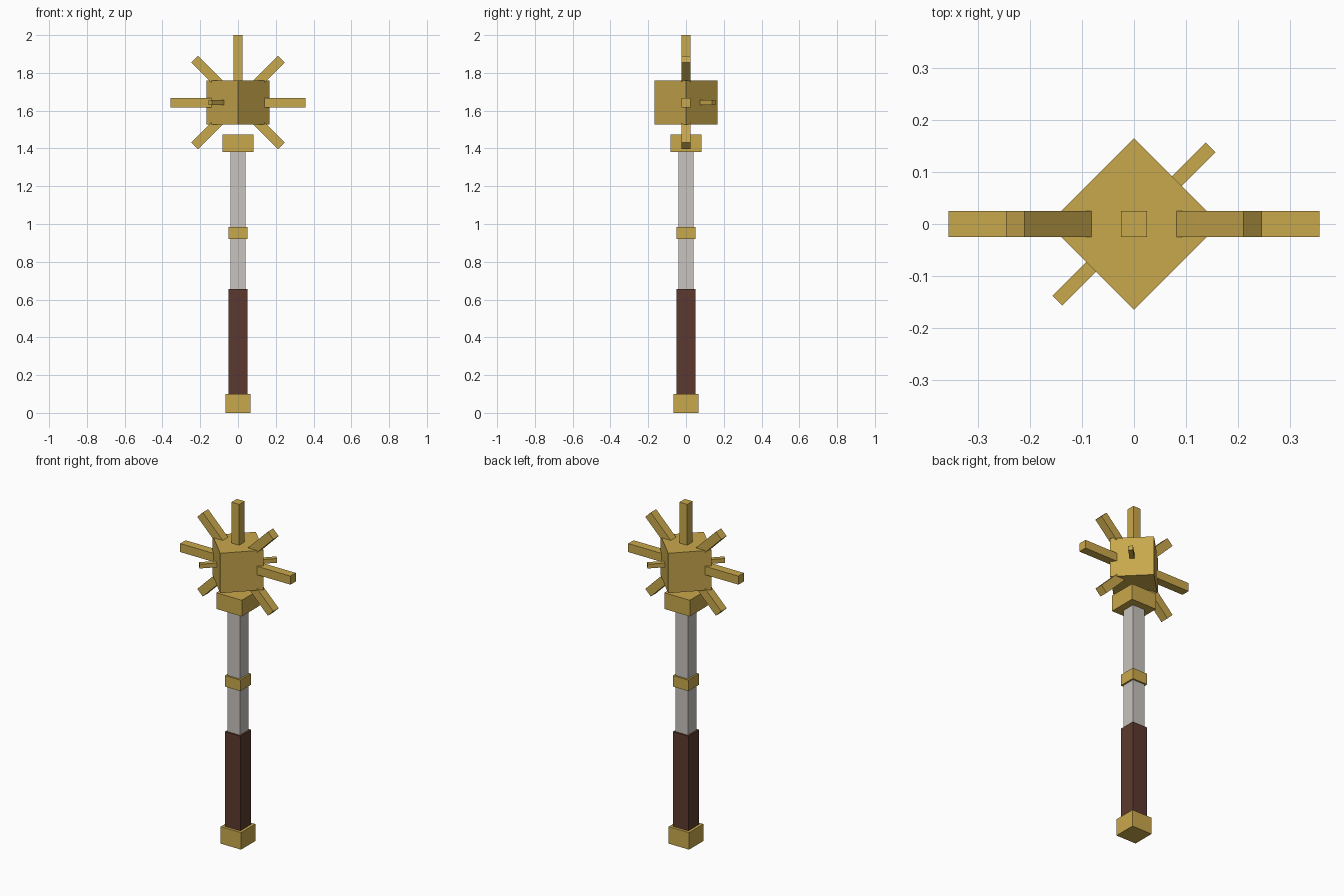
import bpy
import math
from mathutils import Matrix

cube = bpy.data.objects.get("Cube")
if cube:
    bpy.data.objects.remove(cube, do_unlink=True)


def make_material(name, rgb):
    """Flat material from 0-255 sRGB values."""
    linear = [((c / 255 + 0.055) / 1.055) ** 2.4 for c in rgb] + [1.0]
    mat = bpy.data.materials.new(name)
    mat.use_nodes = True
    mat.diffuse_color = linear
    mat.node_tree.nodes["Principled BSDF"].inputs["Base Color"].default_value = linear
    return mat


gold = make_material("gold", (201, 168, 76))
silver = make_material("silver", (200, 196, 190))
leather = make_material("brown leather", (92, 58, 46))


def box(name, size, centre, mat, rotation=Matrix()):
    """Box of a given size, turned about its own centre."""
    bpy.ops.mesh.primitive_cube_add(size=1, location=(0, 0, 0))
    obj = bpy.context.object
    obj.name = obj.data.name = name
    obj.data.transform(rotation @ Matrix.Diagonal((*size, 1)))
    obj.location = centre
    obj.data.materials.append(mat)
    return obj


def column(name, half, bottom, top, mat, rotation=Matrix()):
    """Square upright section between two heights."""
    return box(name, (2 * half, 2 * half, top - bottom),
               (0, 0, (bottom + top) / 2), mat, rotation)


# Handle, from the bottom up
column("pommel", 0.066, 0, 0.1, gold)
column("grip", 0.05, 0.1, 0.655, leather)
column("shaft", 0.04, 0.655, 1.38, silver)
column("shaft_ring", 0.05, 0.92, 0.985, gold)
column("collar", 0.083, 1.38, 1.475, gold)

# Head block, turned edge-on to the front and floating above the collar
HEAD_Z = 1.643
quarter_turn = Matrix.Rotation(math.radians(45), 4, "Z")
column("head_block", 0.117, HEAD_Z - 0.117, HEAD_Z + 0.117, gold, quarter_turn)

# Rays through the head
centre = (0, 0, HEAD_Z)
column("top_ray", 0.025, HEAD_Z, 2, gold)
box("side_rays", (0.716, 0.05, 0.05), centre, gold)
for name, angle in (("rising_rays", -45), ("falling_rays", 45)):
    box(name, (0.648, 0.05, 0.05), centre, gold,
        Matrix.Rotation(math.radians(angle), 4, "Y"))
box("thin_rays", (0.418, 0.026, 0.025), centre, gold, quarter_turn)
